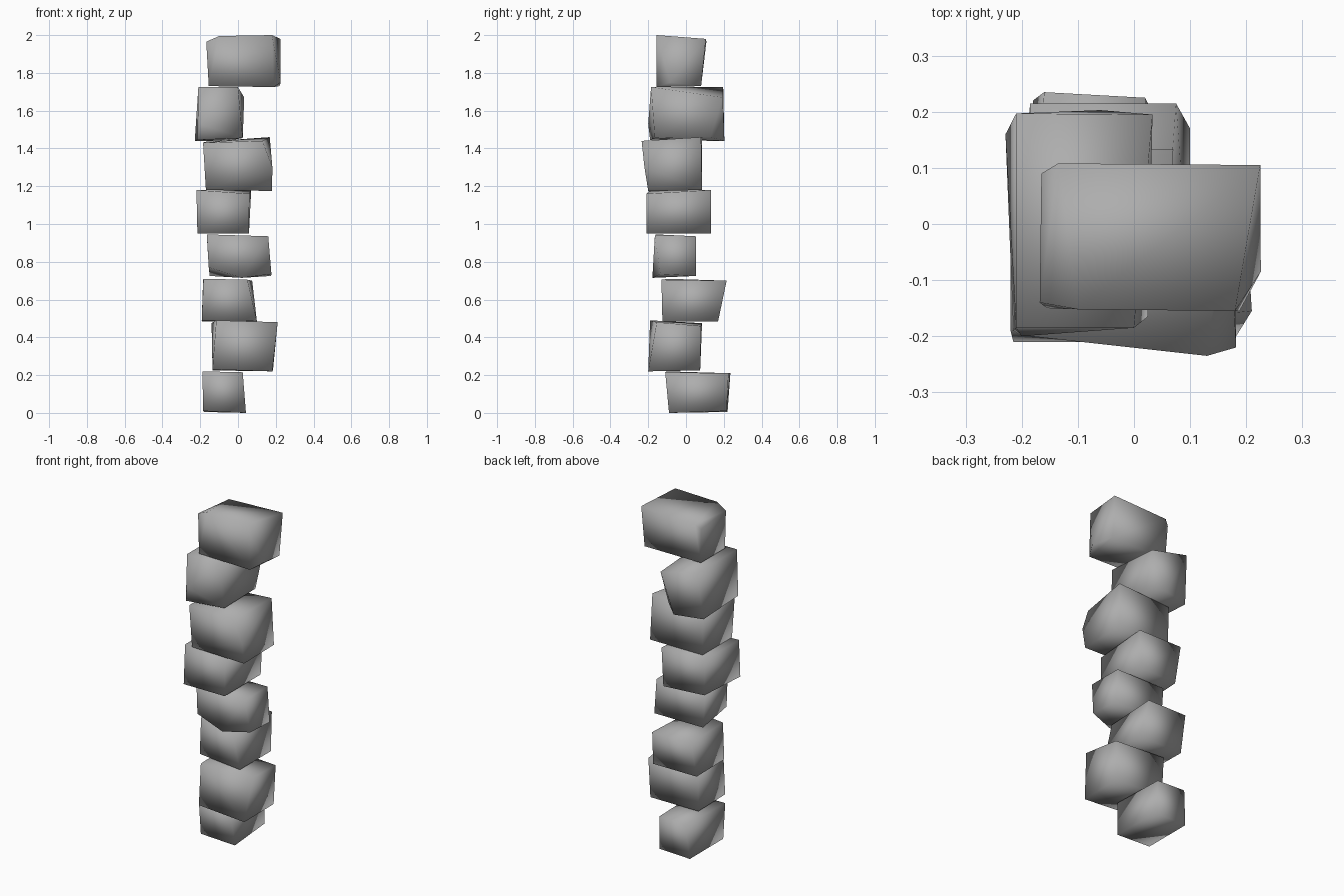
import bpy, bmesh

rock = bpy.data.materials.new("dark_stone")
rock.diffuse_color = (0.42, 0.42, 0.42, 1)


def stone(name, bottom, top, moved=None, extra=()):
    """Irregular boulder: hull of two rectangles (x0, x1, y0, y1, z),
    with chosen corners moved and a few extra bulge points."""
    pts = {}
    for level, (x0, x1, y0, y1, z) in (("bottom", bottom), ("top", top)):
        pts[level + "_fl"] = (x0, y0, z)
        pts[level + "_fr"] = (x1, y0, z)
        pts[level + "_br"] = (x1, y1, z)
        pts[level + "_bl"] = (x0, y1, z)
    pts.update(moved or {})
    bm = bmesh.new()
    for p in list(pts.values()) + list(extra):
        bm.verts.new(p)
    bmesh.ops.convex_hull(bm, input=bm.verts[:])
    loose = [v for v in bm.verts if not v.link_faces]
    bmesh.ops.delete(bm, geom=loose, context='VERTS')
    bmesh.ops.recalc_face_normals(bm, faces=bm.faces[:])
    for f in bm.faces:
        f.smooth = True
    mesh = bpy.data.meshes.new(name)
    bm.to_mesh(mesh)
    bm.free()
    mesh.materials.append(rock)
    ob = bpy.data.objects.new(name, mesh)
    bpy.context.collection.objects.link(ob)
    return ob


# Stones from the ground up
stone("stone_1_base", (-0.18, 0.04, -0.09, 0.22, 0.005), (-0.19, 0.025, -0.11, 0.23, 0.215),
      {"bottom_fl": (-0.185, -0.09, 0.01), "bottom_fr": (0.042, -0.09, 0.0),
       "bottom_br": (0.025, 0.215, 0.01), "top_fl": (-0.188, -0.105, 0.22),
       "top_br": (0.02, 0.225, 0.21), "top_bl": (-0.16, 0.235, 0.21)})

stone("stone_2", (-0.135, 0.185, -0.195, 0.075, 0.225), (-0.14, 0.205, -0.195, 0.085, 0.475),
      {"bottom_fl": (-0.135, -0.18, 0.23), "bottom_fr": (0.182, -0.2, 0.22),
       "top_fl": (-0.115, -0.19, 0.49), "top_fr": (0.21, -0.155, 0.48),
       "top_br": (0.195, 0.08, 0.46)})

stone("stone_3", (-0.19, 0.1, -0.125, 0.17, 0.485), (-0.185, 0.075, -0.13, 0.215, 0.7),
      {"bottom_fl": (-0.192, -0.09, 0.49), "top_fl": (-0.183, -0.09, 0.71),
       "top_fr": (0.05, -0.13, 0.705)})

stone("stone_4", (-0.15, 0.175, -0.165, 0.052, 0.725), (-0.165, 0.16, -0.165, 0.052, 0.935),
      {"bottom_fl": (-0.155, -0.165, 0.77), "bottom_fr": (0.177, -0.135, 0.735),
       "top_fl": (-0.165, -0.16, 0.945)},
      [(0.02, -0.178, 0.715)])

stone("stone_5", (-0.215, 0.058, -0.21, 0.133, 0.95), (-0.22, 0.07, -0.19, 0.133, 1.18),
      {"bottom_bl": (-0.2, 0.11, 0.955), "top_fr": (0.06, -0.21, 1.16)})

stone("stone_6", (-0.17, 0.18, -0.195, 0.085, 1.18), (-0.18, 0.168, -0.235, 0.08, 1.46),
      {"bottom_fr": (0.18, -0.2, 1.175), "top_fl": (-0.185, -0.2, 1.43),
       "top_fr": (0.13, -0.235, 1.44), "top_bl": (-0.175, 0.085, 1.435)},
      [(0.182, -0.22, 1.3)])

stone("stone_7", (-0.215, 0.025, -0.19, 0.16, 1.445), (-0.21, 0.0, -0.185, 0.197, 1.725),
      {"bottom_bl": (-0.229, 0.16, 1.44), "bottom_br": (-0.06, 0.203, 1.44),
       "bottom_fr": (0.025, -0.165, 1.455), "top_br": (0.033, 0.195, 1.67)},
      [(-0.2, -0.2, 1.53), (0.025, 0.13, 1.46)])

stone("stone_8_cap", (-0.155, 0.22, -0.15, 0.08, 1.73), (-0.165, 0.225, -0.155, 0.105, 1.98),
      {"bottom_fr": (0.188, -0.155, 1.725), "top_fl": (-0.1, -0.152, 1.995),
       "top_fr": (0.18, -0.155, 2.0), "top_bl": (-0.135, 0.108, 1.965)},
      [(0.226, -0.085, 1.75), (-0.168, -0.14, 1.965), (-0.165, 0.09, 1.94)])
